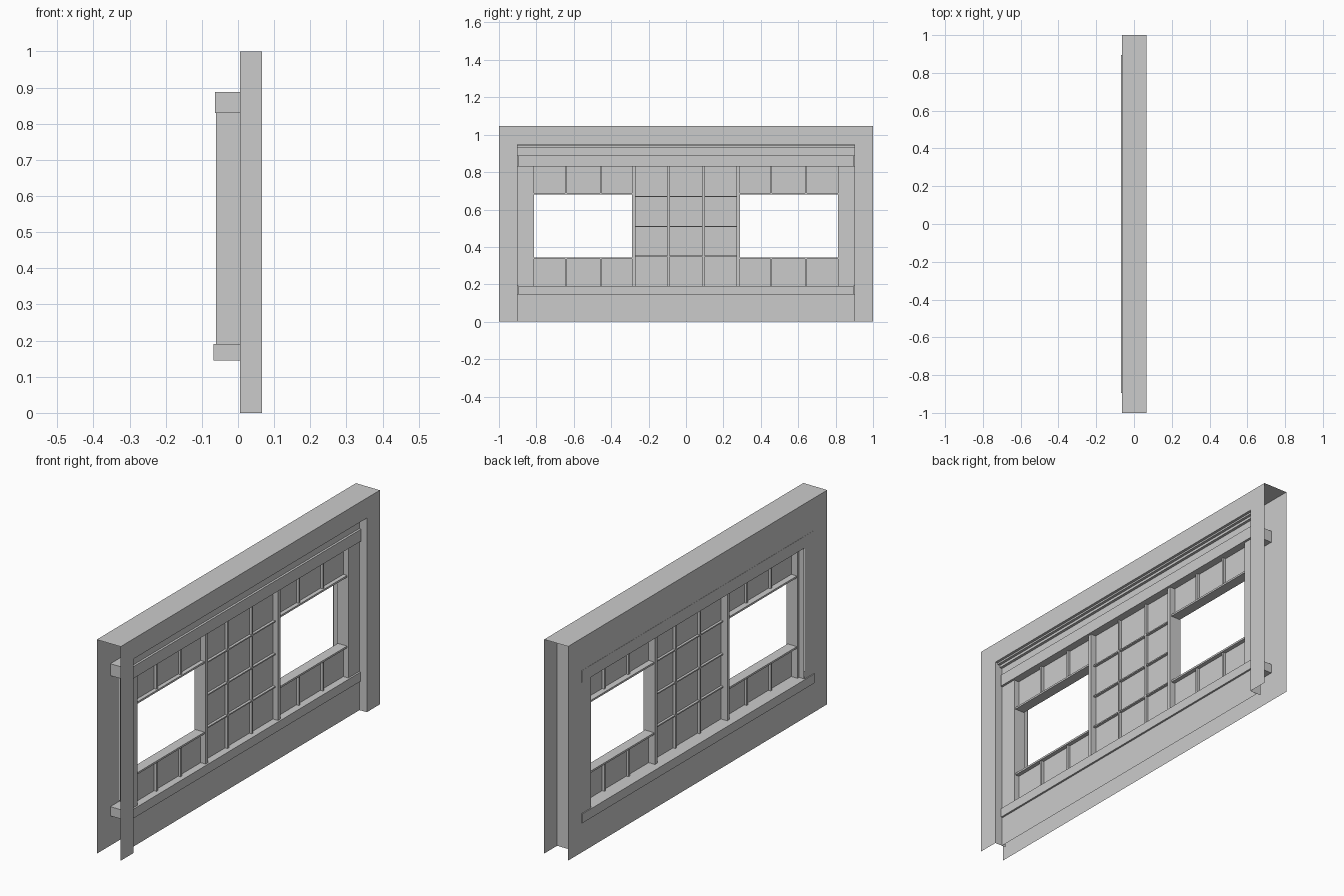
import bpy

if "Cube" in bpy.data.objects:
    bpy.data.objects.remove(bpy.data.objects["Cube"])


def mesh(name, verts, faces):
    me = bpy.data.meshes.new(name)
    me.from_pydata(verts, [], faces)
    me.update()
    ob = bpy.data.objects.new(name, me)
    bpy.context.collection.objects.link(ob)
    return ob


def box(name, x0, x1, y0, y1, z0, z1):
    v = [(x, y, z) for x in (x0, x1) for y in (y0, y1) for z in (z0, z1)]
    f = [(0, 1, 3, 2), (4, 6, 7, 5), (0, 4, 5, 1), (2, 3, 7, 6), (0, 2, 6, 4), (1, 5, 7, 3)]
    return mesh(name, v, f)


def sheet_x(name, x, y0, y1, z0, z1):
    return mesh(name, [(x, y0, z0), (x, y1, z0), (x, y1, z1), (x, y0, z1)], [(0, 1, 2, 3)])


def sheet_profile(name, pts, y0, y1):
    # open (x, z) profile swept along y
    v = [(x, y, z) for x, z in pts for y in (y0, y1)]
    f = [(2 * i, 2 * i + 1, 2 * i + 3, 2 * i + 2) for i in range(len(pts) - 1)]
    return mesh(name, v, f)


BACK, WALL, FRONT = -0.063, 0.027, 0.066
TOP = 1.046
Z0, Z1 = 0.19, 0.83           # window band
FX0, FX1 = -0.034, 0.027      # window frame depth
PANE = 0.0
BAR0, BAR1 = -0.012, 0.013

# back and front wall sheets with the window band left open
sheet_x("back_wall_lower", BACK, -1, 1, 0, Z0)
sheet_x("back_wall_upper", BACK, -1, 1, Z1, TOP)
sheet_x("front_wall_lower", WALL, -0.9, 0.9, 0, 0.145)
sheet_x("front_wall_upper", WALL, -0.9, 0.9, 0.888, 0.928)

# top cover and front casing header
sheet_profile("top_cover", [(BACK, TOP), (FRONT, TOP)], -1, 1)
sheet_x("casing_header", FRONT, -1, 1, 0.948, TOP)

# stepped head moulding under the header
sheet_profile("head_moulding", [(FRONT, 0.948), (0.053, 0.948), (0.053, 0.94), (0.04, 0.94),
                                (0.04, 0.928), (WALL, 0.928)], -0.9, 0.9)

# long ledges above and below the windows
box("upper_ledge", -0.064, 0.038, -0.895, 0.895, Z1, 0.888)
box("window_sill", -0.068, 0.036, -0.895, 0.895, 0.145, Z0)

for s, side in ((-1, "left"), (1, "right")):
    # walls beside the windows, casing leg and its inward return
    sheet_x("back_wall_" + side, BACK, s * 0.825, s, Z0, Z1)
    sheet_x("front_wall_" + side, WALL, s * 0.825, s * 0.9, Z0, Z1)
    sheet_x("casing_leg_" + side, FRONT, s * 0.9, s, 0, 0.948)
    y = s * 0.9
    mesh("casing_return_" + side,
         [(0.005, y, 0), (FRONT, y, 0), (FRONT, y, 1.0), (0.005, y, 1.0)], [(0, 1, 2, 3)])

    # reveal around the opening, then the window posts
    y = s * 0.825
    mesh("window_reveal_" + side,
         [(-0.061, y, Z0), (WALL, y, Z0), (WALL, y, Z1), (-0.061, y, Z1)], [(0, 1, 2, 3)])
    for nm, a, b in (("outer_post_", 0.813, 0.825), ("mullion_", 0.27, 0.288)):
        lo, hi = sorted((s * a, s * b))
        box(nm + side, FX0, FX1, lo, hi, Z0, Z1)

    # solid panes above and below the open window, with rails and glazing bars
    lo, hi = sorted((s * 0.288, s * 0.813))
    for nm, a, b in (("lower", Z0, 0.337), ("upper", 0.688, Z1)):
        sheet_x(f"{nm}_pane_{side}", PANE, lo, hi, a, b)
        for i, yc in enumerate((0.456, 0.642)):
            box(f"{nm}_bar_{side}_{i}", BAR0, BAR1, s * yc - 0.005, s * yc + 0.005, a, b)
    box("lower_rail_" + side, -0.03, 0.02, lo, hi, 0.335, 0.344)
    box("upper_rail_" + side, -0.03, 0.02, lo, hi, 0.68, 0.689)

# centre panel with its grid of bars
sheet_x("centre_pane", PANE, -0.27, 0.27, Z0, Z1)
for s, side in ((-1, "left"), (1, "right")):
    box("centre_bar_" + side, BAR0, BAR1, s * 0.094 - 0.005, s * 0.094 + 0.005, Z0, Z1)
for i, z in enumerate((0.35, 0.51, 0.67)):
    box(f"centre_cross_bar_{i}", BAR0, BAR1, -0.27, 0.27, z - 0.003, z + 0.003)
